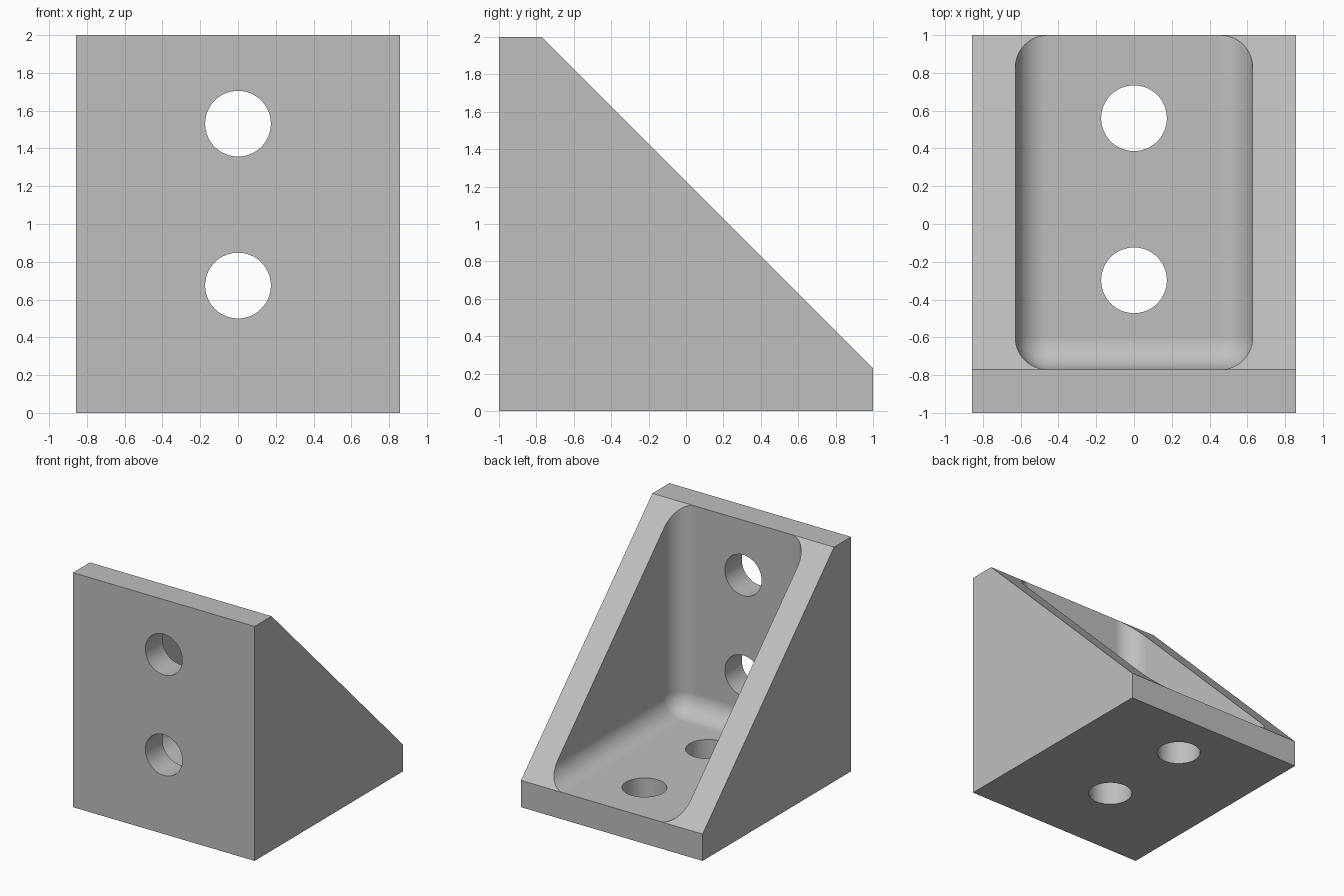
import bpy, bmesh, math
from mathutils import Matrix, Vector

HALF_W = 0.857   # half width of the bracket
WALL = 0.2286    # wall and base thickness
FILLET = 0.171   # inner rounding
HOLE_R = 0.174

if "Cube" in bpy.data.objects:
    bpy.data.objects.remove(bpy.data.objects["Cube"])

grey = bpy.data.materials.new("plain_grey")
grey.use_nodes = True
colour = (0.52, 0.52, 0.52, 1)
grey.diffuse_color = colour
grey.node_tree.nodes["Principled BSDF"].inputs["Base Color"].default_value = colour


def make_object(name, bm):
    bmesh.ops.recalc_face_normals(bm, faces=bm.faces)
    mesh = bpy.data.meshes.new(name)
    bm.to_mesh(mesh)
    bm.free()
    mesh.materials.append(grey)
    obj = bpy.data.objects.new(name, mesh)
    bpy.context.collection.objects.link(obj)
    return obj


# Body: side profile extruded across the width
bm = bmesh.new()
profile = [(-1, 0), (1, 0), (1, WALL), (WALL - 1, 2), (-1, 2)]
side = bm.faces.new([bm.verts.new((-HALF_W, y, z)) for y, z in profile])
swept = bmesh.ops.extrude_face_region(bm, geom=[side])["geom"]
bmesh.ops.translate(bm, vec=(2 * HALF_W, 0, 0),
                    verts=[v for v in swept if isinstance(v, bmesh.types.BMVert)])
bracket = make_object("corner_bracket", bm)

# Pocket cutter: a block whose inner edges are rounded
low = Vector((WALL - HALF_W, WALL - 0.9996, WALL + 0.0004))
high = Vector((HALF_W - WALL, 3, 4))
bm = bmesh.new()
bmesh.ops.create_cube(bm, size=1, matrix=Matrix.Translation((low + high) / 2)
                      @ Matrix.Diagonal((*(high - low), 1)))


def is_inner(edge):
    mid = (edge.verts[0].co + edge.verts[1].co) / 2
    on_wall = [abs(mid.x) > 0.5, mid.y < 0, mid.z < 1]
    return sum(on_wall) == 2 and mid.y < 2.9 and mid.z < 3.9


bmesh.ops.bevel(bm, geom=[e for e in bm.edges if is_inner(e)], offset=FILLET,
                offset_type='OFFSET', segments=14, profile=0.5, affect='EDGES')
cutters = [make_object("pocket_cutter", bm)]


# Bolt hole cutters: two through the wall, two through the base
def hole_cutter(name, centre, angle):
    bm = bmesh.new()
    bmesh.ops.create_cone(bm, cap_ends=True, segments=64, radius1=HOLE_R,
                          radius2=HOLE_R, depth=0.6,
                          matrix=Matrix.Translation(centre) @ Matrix.Rotation(angle, 4, 'X'))
    cutters.append(make_object(name, bm))


for z in (0.674, 1.531):
    hole_cutter("wall_hole_cutter", (0, -1, z), math.pi / 2)
for y in (-0.298, 0.56):
    hole_cutter("base_hole_cutter", (0, y, 0), 0)

# Cut, then shade the rounded parts smoothly
bpy.context.view_layer.objects.active = bracket
for cutter in cutters:
    cut = bracket.modifiers.new("cut", 'BOOLEAN')
    cut.operation = 'DIFFERENCE'
    cut.solver = 'EXACT'
    cut.object = cutter
    bpy.ops.object.modifier_apply(modifier=cut.name)
for cutter in cutters:
    bpy.data.objects.remove(cutter)

bpy.ops.object.select_all(action='DESELECT')
bracket.select_set(True)
bpy.ops.object.shade_smooth_by_angle(angle=math.radians(30))
normals = bracket.modifiers.new("flat_face_normals", 'WEIGHTED_NORMAL')
normals.keep_sharp = True
